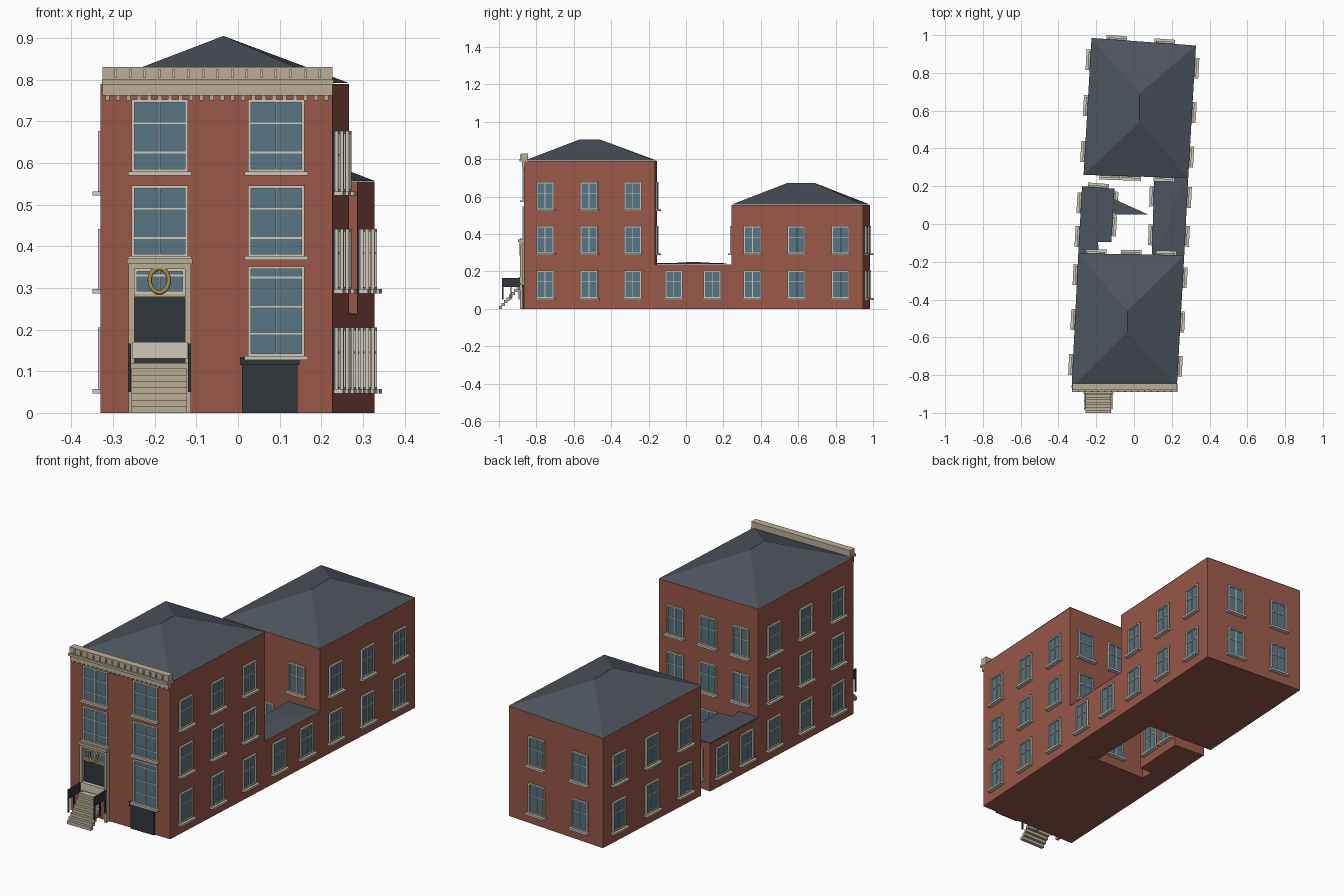
import bpy, bmesh, math
from mathutils import Matrix, Vector

if "Cube" in bpy.data.objects:
    bpy.data.objects.remove(bpy.data.objects["Cube"])

COLORS = {
    "brick": (0.32, 0.098, 0.065), "slate": (0.075, 0.088, 0.11), "stone": (0.50, 0.43, 0.30),
    "trim": (0.62, 0.58, 0.48), "glass": (0.095, 0.18, 0.235), "dark": (0.03, 0.037, 0.046),
    "gold": (0.45, 0.29, 0.04),
}
MATS = {}
for key, c in COLORS.items():
    MATS[key] = bpy.data.materials.new(key)
    MATS[key].diffuse_color = (*c, 1)

PARTS = {}


def part(name, mat):
    return PARTS.setdefault(name, (bmesh.new(), mat))[0]


def box(name, mat, x, y, z, frame=Matrix()):
    """Box from (min, max) ranges, optionally in a wall's own frame."""
    centre = Vector(((x[0] + x[1]) / 2, (y[0] + y[1]) / 2, (z[0] + z[1]) / 2))
    size = Matrix.Diagonal((x[1] - x[0], y[1] - y[0], z[1] - z[0], 1))
    bmesh.ops.create_cube(part(name, mat), size=1, matrix=frame @ Matrix.Translation(centre) @ size)


def prism(name, mat, pts, z0, z1):
    """Vertical extrusion of a counter-clockwise outline."""
    bm = part(name, mat)
    lo = [bm.verts.new((x, y, z0)) for x, y in pts]
    hi = [bm.verts.new((x, y, z1)) for x, y in pts]
    n = len(pts)
    bm.faces.new(lo[::-1])
    bm.faces.new(hi)
    for i in range(n):
        bm.faces.new((lo[i], lo[(i + 1) % n], hi[(i + 1) % n], hi[i]))


def hip_roof(name, pts, z, ridge, top):
    bm = part(name, "slate")
    a, b, c, d = [bm.verts.new((x, y, z)) for x, y in pts]
    e, f = [bm.verts.new((x, y, top)) for x, y in ridge]
    for face in ((a, b, e), (b, c, f, e), (c, d, f), (d, a, e, f), (d, c, b, a)):
        bm.faces.new(face)


def wall_frame(p, q):
    """x runs along the wall, -y points outward, z up."""
    d = Vector((q[0] - p[0], q[1] - p[1]))
    return Matrix.Translation((p[0], p[1], 0)) @ Matrix.Rotation(math.atan2(d.y, d.x), 4, "Z"), d.length


def window(tag, frame, x, z, bars, edge=0.007, sill=0.022):
    """Glazed panel with border, one upright bar, cross bars and a sill."""
    (x0, x1), (z0, z1) = x, z
    fr, gl = tag + "_window_frames", tag + "_window_glass"
    xm = (x0 + x1) / 2
    box(gl, "glass", x, (-0.003, 0.004), z, frame)
    for a, b in ((x0, x0 + edge), (x1 - edge, x1)):
        box(fr, "trim", (a, b), (-0.010, 0.004), z, frame)
    for a, b in ((z0, z0 + edge), (z1 - edge, z1)):
        box(fr, "trim", (x0 + edge, x1 - edge), (-0.010, 0.004), (a, b), frame)
    box(fr, "trim", (xm - 0.002, xm + 0.002), (-0.007, 0), (z0 + edge, z1 - edge), frame)
    for h in bars:
        box(fr, "trim", (x0 + edge, x1 - edge), (-0.0065, 0), (h - 0.002, h + 0.002), frame)
    box(tag + "_sills", "trim", (x0 - 0.008, x1 + 0.008), (-sill, 0.004), (z0 - 0.008, z0 + 0.002), frame)


ROWS = [(0.055, 0.205), (0.295, 0.442), (0.53, 0.677)]


def wall_windows(tag, p, q, fractions, rows):
    frame, length = wall_frame(p, q)
    for t in fractions:
        for r in rows:
            z0, z1 = ROWS[r]
            c = t * length
            window(tag, frame, (c - 0.047, c + 0.047), (z0, z1), [z0 + 0.6 * (z1 - z0)])


# main outlines, counter-clockwise from front left
F = [(-0.33, -0.865), (0.227, -0.865), (0.266, -0.165), (-0.295, -0.155)]
R = [(-0.267, 0.26), (0.287, 0.243), (0.328, 0.945), (-0.225, 0.985)]
LINK = [(0.095, -0.16), (0.266, -0.165), (0.287, 0.243), (0.107, 0.249)]
WING = [(-0.295, -0.155), (-0.187, -0.157), (-0.19, -0.094), (-0.12, -0.094), (-0.103, 0.187), (-0.275, 0.2)]

# brick volumes and roofs
prism("front_block", "brick", F, 0, 0.79)
prism("rear_block", "brick", R, 0, 0.555)
prism("right_link", "brick", LINK, 0, 0.238)
prism("left_wing", "brick", WING, 0, 0.238)
hip_roof("front_roof", F, 0.792, [(-0.035, -0.57), (-0.035, -0.46)], 0.905)
hip_roof("rear_roof", R, 0.557, [(0.03, 0.54), (0.03, 0.69)], 0.672)
hip_roof("right_link_roof", LINK, 0.239, [(0.185, 0.0), (0.192, 0.08)], 0.249)
prism("left_wing_roof", "slate", WING, 0.2385, 0.245)
prism("wing_canopy", "slate", [(-0.11, 0.05), (0.075, 0.05), (-0.106, 0.132)], 0.24, 0.246)

# repeated windows on all side, rear and courtyard walls
THREE = (0.16, 0.495, 0.83)
wall_windows("front_block", F[1], F[2], THREE, (0, 1, 2))
wall_windows("front_block", F[3], F[0], THREE, (0, 1, 2))
wall_windows("front_block", F[2], F[3], (0.17, 0.5, 0.83), (1, 2))
wall_windows("front_block", F[2], F[3], (0.5,), (0,))
wall_windows("rear_block", R[1], R[2], THREE, (0, 1))
wall_windows("rear_block", R[3], R[0], THREE, (0, 1))
wall_windows("rear_block", R[2], R[3], (0.3, 0.76), (0, 1))
wall_windows("rear_block", R[0], R[1], (0.25, 0.77), (1,))
wall_windows("rear_block", R[0], R[1], (0.45,), (0,))
wall_windows("link", LINK[1], LINK[2], (0.245, 0.75), (0,))
wall_windows("link", LINK[3], LINK[0], (0.25, 0.75), (0,))
wall_windows("wing", WING[5], WING[0], (0.25, 0.75), (0,))
wall_windows("wing", WING[3], WING[4], (0.3, 0.75), (0,))
wall_windows("wing", WING[4], WING[5], (0.5,), (0,))

# large street-front windows
street = Matrix.Translation((0, -0.865, 0))
for x in ((-0.256, -0.12), (0.024, 0.16)):
    window("street", street, x, (0.578, 0.752), (0.625, 0.695))
    window("street", street, x, (0.375, 0.546), (0.42, 0.49))
window("street", street, (0.024, 0.16), (0.135, 0.352), (0.19, 0.255, 0.325))

# cornice with blocks and dentils
box("cornice_lower", "stone", (-0.325, 0.227), (-0.878, -0.85), (0.762, 0.79))
box("cornice_ledge", "stone", (-0.327, 0.229), (-0.889, -0.845), (0.788, 0.80))
box("cornice_parapet", "stone", (-0.325, 0.227), (-0.88, -0.845), (0.80, 0.83))
for i in range(15):
    x = -0.294 + i * 0.035
    box("cornice_blocks", "trim", (x - 0.003, x + 0.003), (-0.887, -0.878), (0.804, 0.824))
for i in range(22):
    x = -0.313 + i * 0.025
    box("cornice_dentils", "stone", (x - 0.005, x + 0.005), (-0.874, -0.86), (0.75, 0.764))

# entrance surround, door, transom and sign board
for x in (-0.263, -0.127):
    box("door_pilasters", "stone", (x, x + 0.014), (-0.888, -0.86), (0.0, 0.35))
box("door_lintel", "stone", (-0.263, -0.113), (-0.889, -0.86), (0.345, 0.358))
box("door_hood", "stone", (-0.267, -0.109), (-0.897, -0.86), (0.358, 0.371))
box("door", "dark", (-0.25, -0.126), (-0.873, -0.86), (0.115, 0.28))
box("transom_bar", "stone", (-0.25, -0.126), (-0.88, -0.86), (0.278, 0.286))
window("transom", street, (-0.25, -0.126), (0.286, 0.347), (0.33,), sill=0.012)
box("sign_board", "trim", (-0.255, -0.121), (-0.892, -0.872), (0.13, 0.17))

# gold oval ring over the door
bm = part("gold_ring", "gold")
rings = []
for i in range(28):
    a = math.tau * i / 28
    ring = []
    for j in range(8):
        b = math.tau * j / 8
        k = 0.005 * math.cos(b)
        ring.append(bm.verts.new((-0.189 + (0.023 + k) * math.cos(a), -0.885 + 0.005 * math.sin(b),
                                  0.318 + (0.029 + k) * math.sin(a))))
    rings.append(ring)
for i in range(28):
    for j in range(8):
        p, q, k = rings[i], rings[(i + 1) % 28], (j + 1) % 8
        bm.faces.new((p[j], q[j], q[k], p[k]))

# front steps, landing and railings
box("landing", "stone", (-0.258, -0.12), (-0.905, -0.86), (0.10, 0.12))
for i in range(7):
    top, y = 0.106 - i * 0.015, -0.905 - i * 0.0136
    box("front_steps", "stone", (-0.256, -0.122), (y - 0.0136, y + 0.004), (top - 0.016, top))
for x in (-0.263, -0.119):
    box("railing_panels", "dark", (x, x + 0.005), (-0.98, -0.885), (0.118, 0.165))
    for y in (-0.98, -0.935, -0.892):
        box("railing_posts", "dark", (x - 0.001, x + 0.006), (y - 0.003, y + 0.003), (0.05, 0.166))

# dark shop entrance at street level
box("shop_entrance", "dark", (0.01, 0.143), (-0.874, -0.86), (0.0, 0.125))
box("shop_fascia", "dark", (0.005, 0.148), (-0.878, -0.86), (0.115, 0.134))

# turn the collected geometry into objects
for name, (bm, mat) in PARTS.items():
    bmesh.ops.recalc_face_normals(bm, faces=bm.faces)
    if name == "gold_ring":
        for f in bm.faces:
            f.smooth = True
    mesh = bpy.data.meshes.new(name)
    bm.to_mesh(mesh)
    bm.free()
    mesh.materials.append(MATS[mat])
    bpy.context.collection.objects.link(bpy.data.objects.new(name, mesh))

for m in bpy.data.materials:
    if m.users and not m.is_grease_pencil:
        m.use_nodes = True
        m.node_tree.nodes["Principled BSDF"].inputs["Base Color"].default_value = m.diffuse_color
